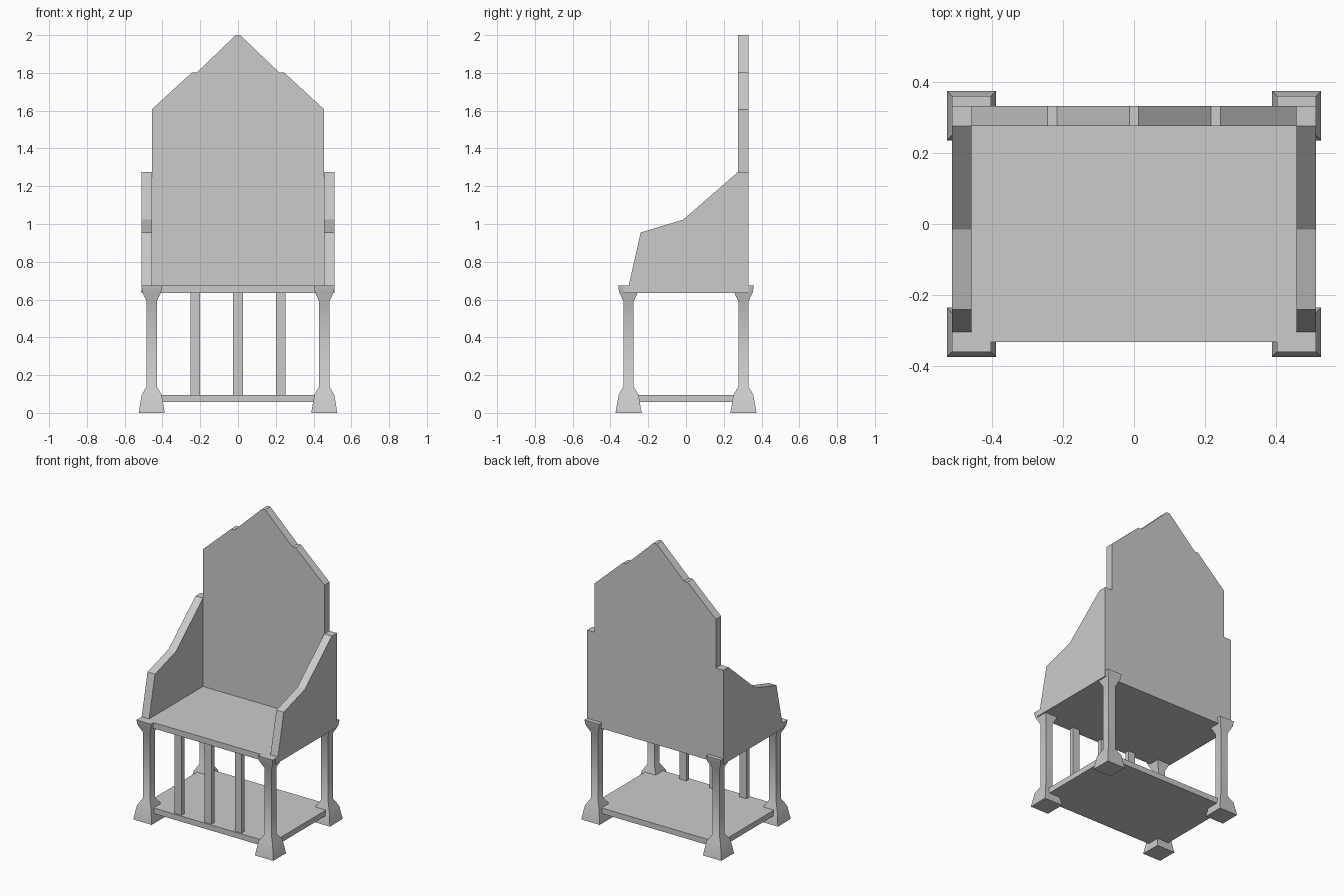
import bpy, bmesh

if "Cube" in bpy.data.objects:
    bpy.data.objects.remove(bpy.data.objects["Cube"])


def make_object(name, bm):
    bmesh.ops.recalc_face_normals(bm, faces=bm.faces)
    mesh = bpy.data.meshes.new(name)
    bm.to_mesh(mesh)
    bm.free()
    obj = bpy.data.objects.new(name, mesh)
    bpy.context.collection.objects.link(obj)
    return obj


def prism(name, outline, offset):
    """Extrude a closed outline along an offset vector."""
    bm = bmesh.new()
    face = bm.faces.new([bm.verts.new(p) for p in outline])
    new = bmesh.ops.extrude_face_region(bm, geom=[face])["geom"]
    bmesh.ops.translate(bm, vec=offset, verts=[v for v in new if isinstance(v, bmesh.types.BMVert)])
    return make_object(name, bm)


def box(name, x0, x1, y0, y1, z0, z1):
    return prism(name, [(x0, y0, z0), (x1, y0, z0), (x1, y1, z0), (x0, y1, z0)], (0, 0, z1 - z0))


def square_leg(name, cx, cy, profile):
    """Loft square rings given as (half width, height)."""
    bm = bmesh.new()
    rings = [[bm.verts.new((cx + sx * h, cy + sy * h, z))
              for sx, sy in ((-1, -1), (1, -1), (1, 1), (-1, 1))] for h, z in profile]
    for a, b in zip(rings, rings[1:]):
        for i in range(4):
            j = (i + 1) % 4
            bm.faces.new((a[i], a[j], b[j], b[i]))
    bm.faces.new(rings[0])
    bm.faces.new(rings[-1])
    obj = make_object(name, bm)
    bpy.ops.object.select_all(action="DESELECT")
    obj.select_set(True)
    bpy.context.view_layer.objects.active = obj
    bpy.ops.object.shade_smooth_by_angle(angle=0.75)


# Legs with flared feet and capitals
LEG = [(0.069, 0), (0.053, 0.095), (0.027, 0.14), (0.027, 0.59), (0.05, 0.64), (0.055, 0.675)]
for side, sx in (("left", -1), ("right", 1)):
    for end, sy in (("front", -1), ("back", 1)):
        square_leg(f"{end}_{side}_leg", sx * 0.457, sy * 0.304, LEG)

# Seat and lower shelf
box("seat", -0.512, 0.512, -0.331, 0.331, 0.635, 0.675)
box("shelf", -0.484, 0.484, -0.331, 0.331, 0.057, 0.095)

# Front slats
for i, x in enumerate((-0.226, 0, 0.226)):
    box(f"front_slat_{i + 1}", x - 0.026, x + 0.026, -0.32, -0.29, 0.095, 0.635)

# Side panels with sloping arm line
ARM = [(-0.303, 0.675), (-0.24, 0.955), (-0.015, 1.023), (0.275, 1.275), (0.331, 1.275), (0.331, 0.675)]
for side, sx in (("left", -1), ("right", 1)):
    prism(f"{side}_side_panel", [(sx * 0.456, y, z) for y, z in ARM], (sx * 0.056, 0, 0))

# Stepped gable back
HALF = [(0.456, 0.675), (0.456, 1.607), (0.243, 1.803), (0.217, 1.803), (0.012, 2.0)]
gable = HALF + [(-x, z) for x, z in reversed(HALF)]
prism("back_panel", [(x, 0.275, z) for x, z in gable], (0, 0.056, 0))
